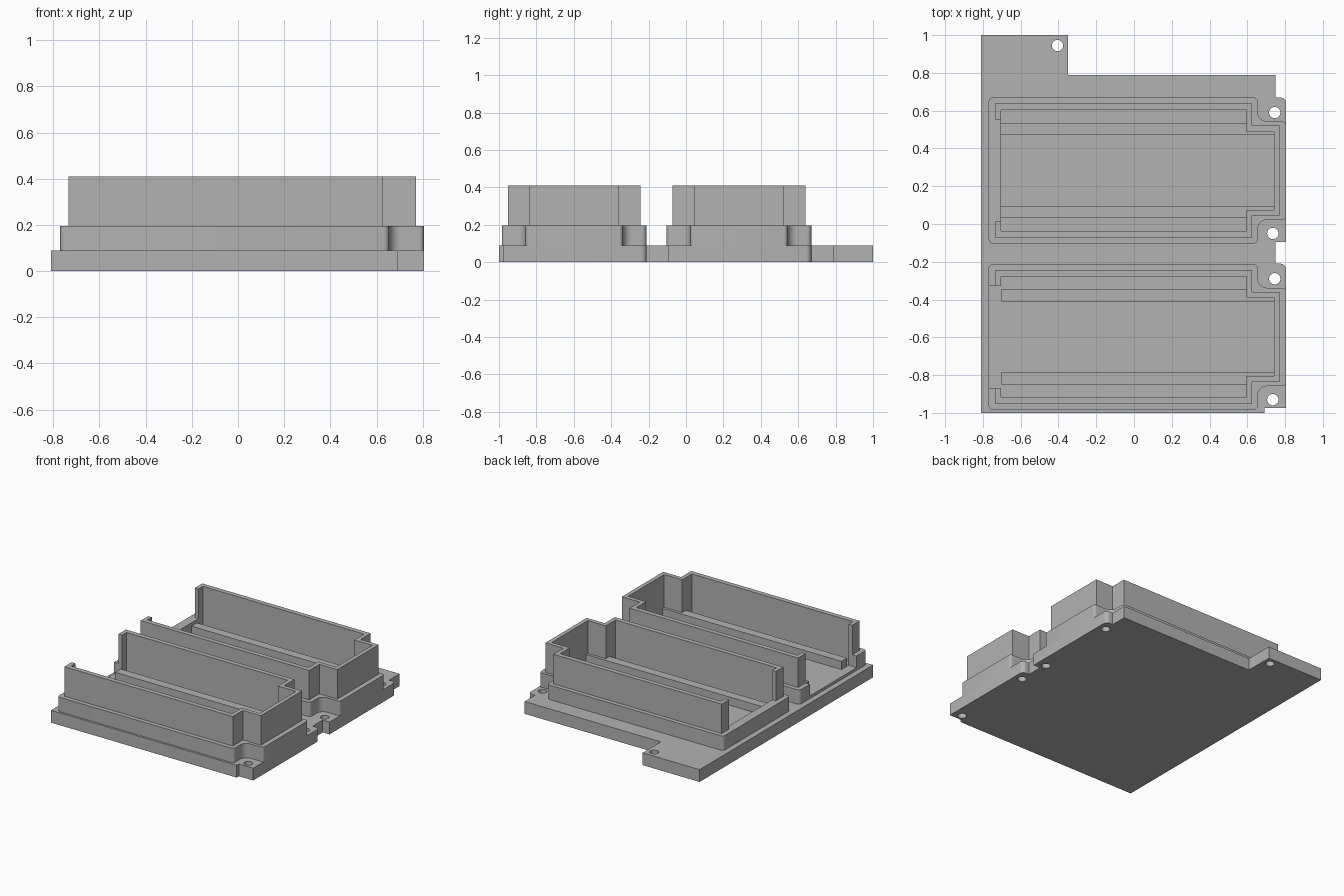
import bpy, bmesh, math
from mathutils import Vector

old = bpy.data.objects.get("Cube")
if old:
    bpy.data.objects.remove(old, do_unlink=True)

grey = bpy.data.materials.new("mid grey")
grey.use_nodes = True
colour = (0.45, 0.45, 0.45, 1)
grey.diffuse_color = colour
grey.node_tree.nodes["Principled BSDF"].inputs["Base Color"].default_value = colour


def rounded(points, steps=6):
    """Outline from (x, y) or (x, y, corner radius) points."""
    out = []
    for i, p in enumerate(points):
        corner = Vector(p[:2])
        if len(p) < 3:
            out.append(corner)
            continue
        r = p[2]
        d1 = (Vector(points[i - 1][:2]) - corner).normalized()
        d2 = (Vector(points[(i + 1) % len(points)][:2]) - corner).normalized()
        centre = corner + r * (d1 + d2)
        for k in range(steps + 1):
            t = math.pi / 2 * k / steps
            out.append(centre - r * (d2 * math.cos(t) + d1 * math.sin(t)))
    return out


def circle(x, y, r, n=24):
    return [Vector((x + r * math.cos(2 * math.pi * k / n),
                    y + r * math.sin(2 * math.pi * k / n))) for k in range(n)]


def prism(name, loops, z0, z1, y=0):
    """Extrude filled outlines; inner loops become holes."""
    curve = bpy.data.curves.new(name, 'CURVE')
    curve.dimensions = '2D'
    curve.fill_mode = 'BOTH'
    curve.extrude = (z1 - z0) / 2
    for loop in loops:
        spline = curve.splines.new('POLY')
        spline.points.add(len(loop) - 1)
        for point, co in zip(spline.points, loop):
            point.co = (co[0], co[1] + y, 0, 1)
        spline.use_cyclic_u = True
    ob = bpy.data.objects.new(name, curve)
    bpy.context.collection.objects.link(ob)
    ob.location.z = (z0 + z1) / 2
    bpy.ops.object.select_all(action='DESELECT')
    ob.select_set(True)
    bpy.context.view_layer.objects.active = ob
    bpy.ops.object.convert(target='MESH')
    ob = bpy.context.object
    bm = bmesh.new()
    bm.from_mesh(ob.data)
    bmesh.ops.remove_doubles(bm, verts=bm.verts, dist=0.0005)
    bmesh.ops.recalc_face_normals(bm, faces=bm.faces)
    bm.to_mesh(ob.data)
    bm.free()
    ob.data.materials.clear()
    ob.data.materials.append(grey)
    bpy.ops.object.shade_smooth_by_angle(angle=math.radians(30))
    return ob


def mirrored(half):
    """Complete a half outline by mirroring it front to back."""
    return half + [(p[0], -p[1], *p[2:]) for p in reversed(half)]


def open_ring(outer, inner):
    """C-shaped outline, open on the -x end."""
    return rounded(mirrored(outer) + mirrored(inner)[::-1])


# Base plate with screw holes
PLATE, FLOOR, COLLAR, TOP = 0.09, 0.11, 0.195, 0.41
plate = rounded([(-0.81, -1), (0.69, -1), (0.69, -0.975), (0.805, -0.975),
                 (0.805, -0.21, 0.03), (0.75, -0.21), (0.75, -0.095),
                 (0.805, -0.095), (0.805, 0.67, 0.03), (0.75, 0.67),
                 (0.75, 0.79), (-0.35, 0.79), (-0.35, 1), (-0.81, 1)])
holes = [(-0.405, 0.945), (0.745, 0.59), (0.735, -0.05), (0.745, -0.29), (0.735, -0.93)]
prism("base_plate", [plate] + [circle(x, y, 0.03) for x, y in holes], 0, PLATE)

# Half outlines shared by both trays
LIP = 0.27
collar = [(-0.77, LIP), (-0.77, 0.387, 0.025), (0.655, 0.387, 0.025),
          (0.655, 0.26, 0.05), (0.805, 0.26, 0.02)]
wall = [(-0.735, LIP), (-0.735, 0.355), (0.625, 0.355), (0.625, 0.238), (0.77, 0.238)]
inner = [(-0.705, LIP), (-0.705, 0.32), (0.595, 0.32), (0.595, 0.208), (0.74, 0.208)]

for label, y, closed in (("rear", 0.283, True), ("front", -0.598, False)):
    # Stepped collar: one is closed, the other open at its end
    if closed:
        loops = [rounded(mirrored(collar[1:])), rounded(mirrored(inner[1:]))]
    else:
        loops = [open_ring(collar, inner)]
    prism(label + "_collar", loops, PLATE, COLLAR, y)

    # Tray floor, running out through the open end
    floor = mirrored(inner[1:])
    if not closed:
        floor = mirrored([(-0.77, LIP)] + inner)
    prism(label + "_floor", [rounded(floor)], PLATE - 0.01, FLOOR, y)

    # Tall thin wall with returned lips
    prism(label + "_wall", [open_ring(wall, inner)], COLLAR, TOP, y)

    # Two long support rails
    for side, name in ((1, "back"), (-1, "front")):
        a, b, end = side * 0.188, side * 0.252, side * 0.208
        rail = [(-0.705, a), (0.74, a), (0.74, end), (0.595, end), (0.595, b), (-0.705, b)]
        prism(f"{label}_{name}_rail", [rounded(rail)], FLOOR, 0.17, y)
